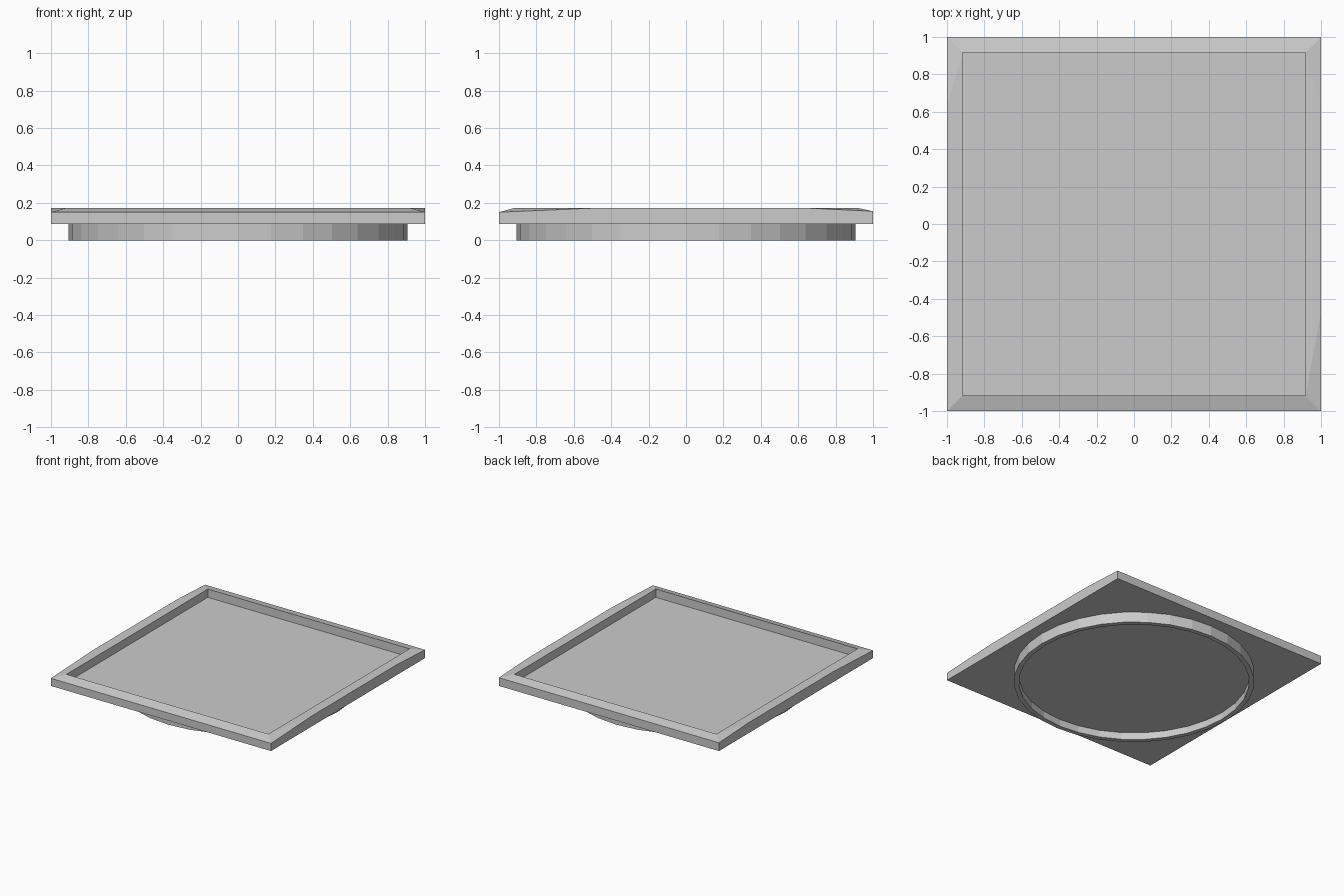
import bpy, bmesh, math

if "Cube" in bpy.data.objects:
    bpy.data.objects.remove(bpy.data.objects["Cube"])

SIDES = 32
BASE, FLOOR, RIM = 0.087, 0.105, 0.173   # underside, recess floor, rim crest
INNER = 0.917


def finish(bm, name):
    bmesh.ops.recalc_face_normals(bm, faces=bm.faces)
    mesh = bpy.data.meshes.new(name)
    bm.to_mesh(mesh)
    bm.free()
    obj = bpy.data.objects.new(name, mesh)
    bpy.context.collection.objects.link(obj)
    return obj


def circle(bm, r, z):
    return [bm.verts.new((r * math.cos(2 * math.pi * k / SIDES),
                          r * math.sin(2 * math.pi * k / SIDES), z)) for k in range(SIDES)]


def square(bm, h, z):
    return [bm.verts.new((x * h, y * h, z)) for x, y in ((1, -1), (1, 1), (-1, 1), (-1, -1))]


def bridge(bm, a, b):
    n = len(a)
    for i in range(n):
        bm.faces.new((a[i], a[(i + 1) % n], b[(i + 1) % n], b[i]))


def loop_edges(bm, loop):
    return [bm.edges.new((loop[i], loop[(i + 1) % len(loop)])) if
            not bm.edges.get((loop[i], loop[(i + 1) % len(loop)])) else
            bm.edges.get((loop[i], loop[(i + 1) % len(loop)])) for i in range(len(loop))]


# Square tray with a bevelled rim; left and right edges rise to the crest mid-side
bm = bmesh.new()
low = square(bm, 1, BASE)
inner = square(bm, INNER, RIM)
floor = square(bm, INNER, FLOOR)
edge = [(-1, 0.15), (-0.47, RIM), (0.63, RIM), (1, 0.155)]
right, left = ([bm.verts.new((s, y, z)) for y, z in edge] for s in (1, -1))
for o, lo, i0, i1 in ((right, low[:2], inner[0], inner[1]),
                      (left, [low[3], low[2]], inner[3], inner[2])):
    bm.faces.new((o[0], o[1], i0))
    bm.faces.new((o[1], o[2], i1, i0))
    bm.faces.new((o[2], o[3], i1))
    bm.faces.new((lo[0], lo[1], *reversed(o)))
for k, l0, l1, i0, i1 in ((0, low[0], low[3], inner[0], inner[3]),
                          (3, low[1], low[2], inner[1], inner[2])):
    bm.faces.new((l0, l1, left[k], right[k]))
    bm.faces.new((right[k], left[k], i1, i0))
bridge(bm, inner, floor)
bm.faces.new(floor)

# Underside plate, open where the foot ring attaches
hole = circle(bm, 0.905, BASE)
bmesh.ops.triangle_fill(bm, use_beauty=True,
                        edges=loop_edges(bm, low) + loop_edges(bm, hole))
finish(bm, "tray")

# Round foot ring with recessed base
bm = bmesh.new()
rings = [circle(bm, r, z) for r, z in ((0.905, BASE), (0.905, 0), (0.868, 0), (0.868, 0.058))]
for a, b in zip(rings, rings[1:]):
    bridge(bm, a, b)
bm.faces.new(rings[-1])
foot = finish(bm, "foot_ring")
# The open shell must face outward: its recessed base looks down
if foot.data.polygons[-1].normal.z > 0:
    foot.data.flip_normals()
